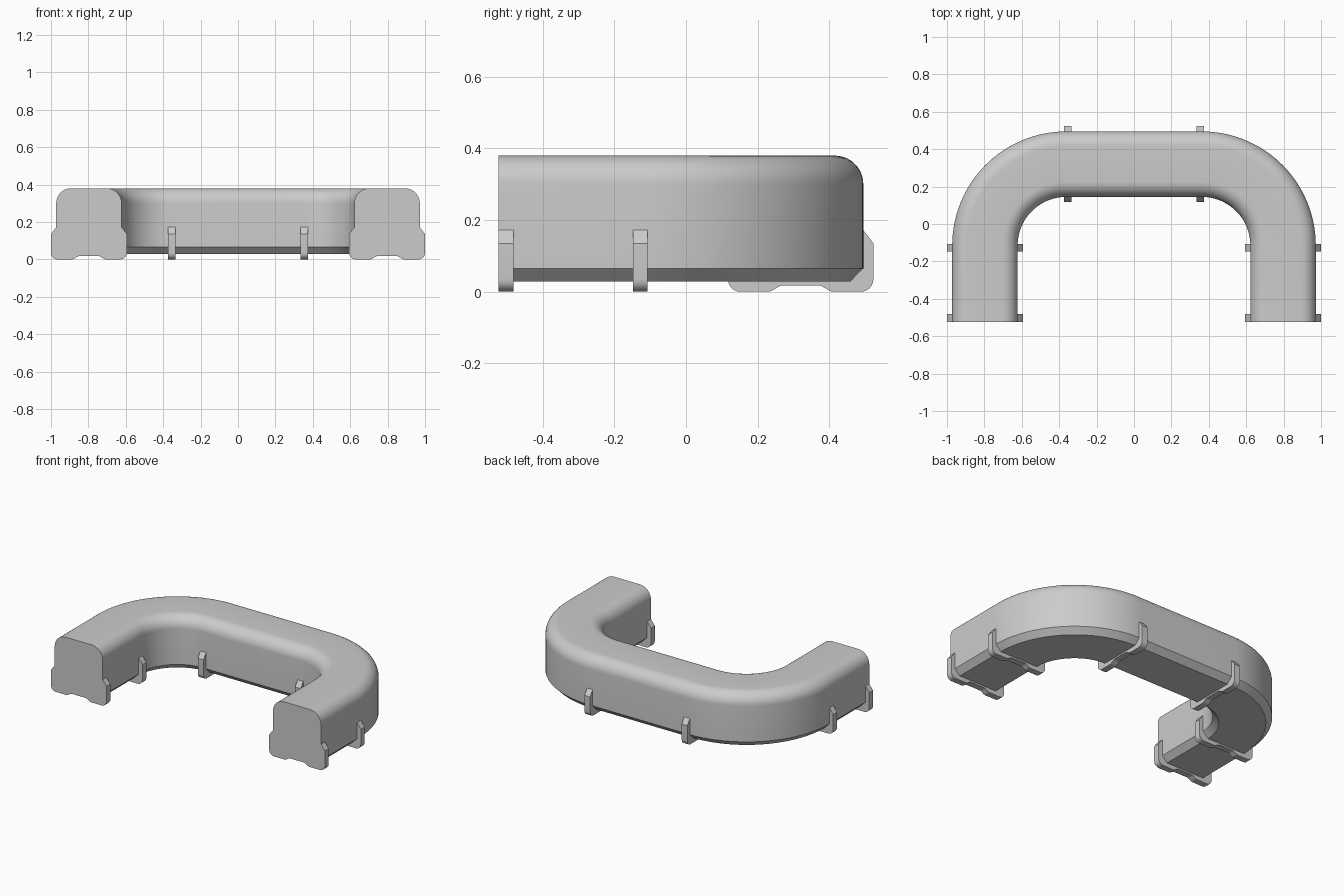
import bpy, bmesh, math
from mathutils import Vector

if "Cube" in bpy.data.objects:
    bpy.data.objects.remove(bpy.data.objects["Cube"])

HALF_W = 0.175            # half width of the duct
CX, CY, R = 0.362, -0.115, 0.435   # bend centre and centreline radius
Y_END = -0.523


def rounded(points, steps=8):
    """Round the corners of a closed outline given as (u, z, radius)."""
    out = []
    n = len(points)
    for i, (u, z, r) in enumerate(points):
        p = Vector((u, z))
        if r == 0:
            out.append(p)
            continue
        a = (Vector(points[i - 1][:2]) - p).normalized()
        b = (Vector(points[(i + 1) % n][:2]) - p).normalized()
        half = a.angle(b) / 2
        centre = p + (a + b).normalized() * (r / math.sin(half))
        start = p + a * (r / math.tan(half)) - centre
        end = p + b * (r / math.tan(half)) - centre
        sweep = math.pi - 2 * half
        for k in range(steps + 1):
            t = k / steps
            out.append(centre + (start * math.sin((1 - t) * sweep)
                                 + end * math.sin(t * sweep)) / math.sin(sweep))
    return out


def sweep(name, outline, stations):
    """Skin a closed outline through stations of (position, sideways direction)."""
    bm = bmesh.new()
    rings = []
    for pos, side in stations:
        rings.append([bm.verts.new((pos[0] + side[0] * p.x, pos[1] + side[1] * p.x, p.y))
                      for p in outline])
    n = len(outline)
    for r0, r1 in zip(rings, rings[1:]):
        for i in range(n):
            j = (i + 1) % n
            bm.faces.new((r0[i], r0[j], r1[j], r1[i]))
    bm.faces.new(rings[0])
    bm.faces.new(rings[-1])
    bmesh.ops.recalc_face_normals(bm, faces=bm.faces)
    mesh = bpy.data.meshes.new(name)
    bm.to_mesh(mesh)
    bm.free()
    obj = bpy.data.objects.new(name, mesh)
    bpy.context.collection.objects.link(obj)
    bpy.ops.object.select_all(action='DESELECT')
    obj.select_set(True)
    bpy.context.view_layer.objects.active = obj
    bpy.ops.object.shade_smooth_by_angle(angle=math.radians(30))
    return obj


# U-shaped duct: chamfered below, rounded above
duct_outline = rounded([(-0.138, 0.028, 0), (0.138, 0.028, 0), (HALF_W, 0.065, 0),
                        (HALF_W, 0.38, 0.08), (-HALF_W, 0.38, 0.08), (-HALF_W, 0.065, 0)], 10)
path = [((-CX - R, Y_END), (-1, 0))]
for sx, a0 in ((-1, 180), (1, 90)):
    for k in range(33):
        a = math.radians(a0 - 90 * k / 32)
        d = (math.cos(a), math.sin(a))
        path.append(((sx * CX + R * d[0], CY + R * d[1]), d))
path.append(((CX + R, Y_END), (1, 0)))
sweep("duct_body", duct_outline, path)

# Strap bracket: outer right half, mirrored, then back along the duct underside
half = [(0.055, 0.018, 0.03), (0.085, 0.0, 0.03), (0.203, 0.0, 0.035),
        (0.203, 0.135, 0), (HALF_W, 0.172, 0)]
inner = [(HALF_W, 0.065, 0), (0.138, 0.028, 0)]
right = half + inner
strap_outline = rounded(right + [(-u, z, r) for u, z, r in reversed(right)], 6)
# the outline closes over the duct floor and under the centre of the strap
W = 0.041
for sx, label in ((-1, "left"), (1, "right")):
    for y, spot in ((Y_END, "end"), (-0.148, "bend")):
        x = sx * (CX + R)
        sweep(f"strap_{label}_{spot}", strap_outline,
              [((x, y), (1, 0)), ((x, y + W), (1, 0))])
    x = sx * 0.355
    sweep(f"strap_{label}_back", strap_outline,
          [((x - W / 2, CY + R), (0, 1)), ((x + W / 2, CY + R), (0, 1))])
